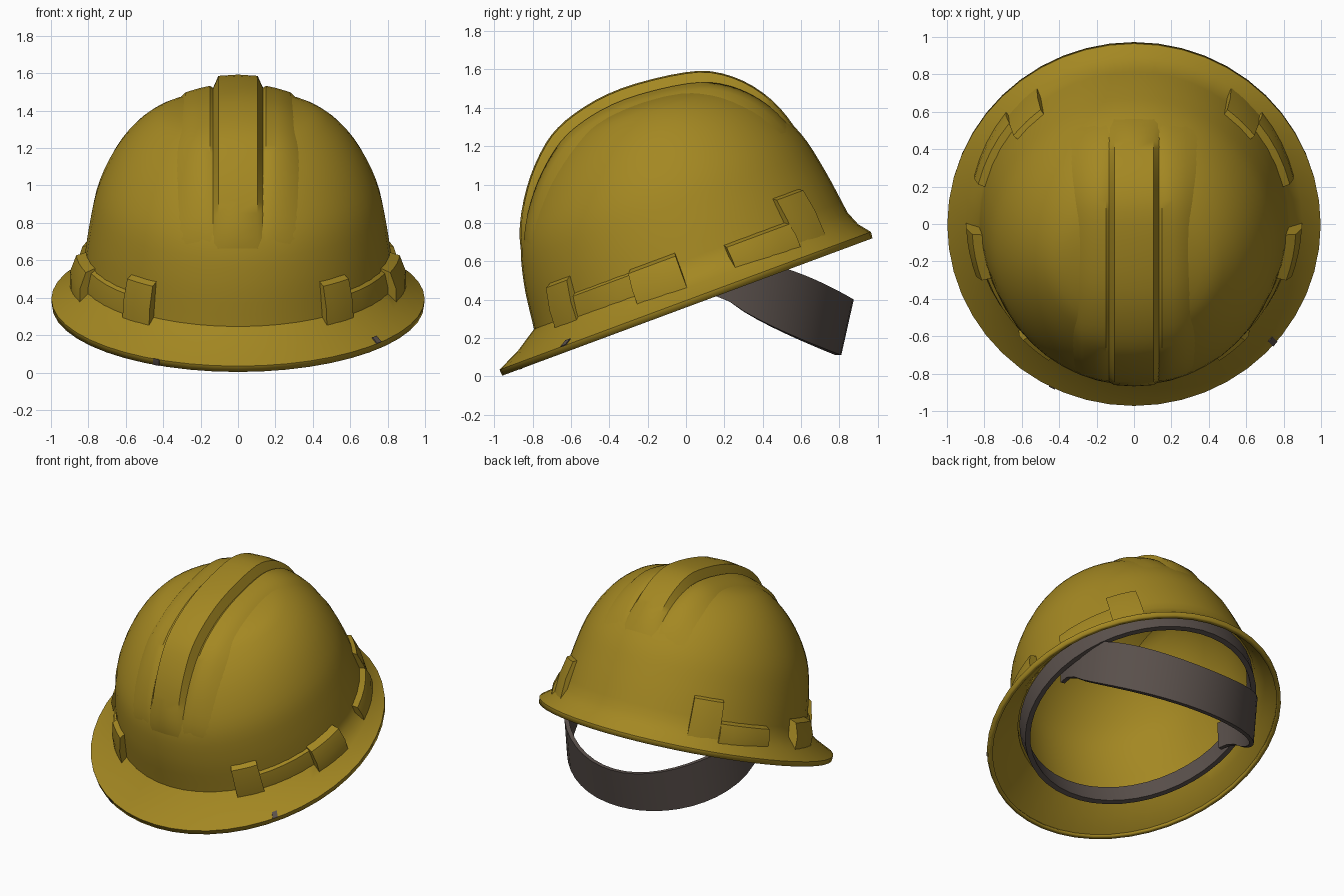
import bpy, bmesh, math
from mathutils import Vector

cube = bpy.data.objects.get("Cube")
if cube:
    bpy.data.objects.remove(cube, do_unlink=True)

TILT = math.atan2(0.72, 1.94)


def material(name, rgb):
    m = bpy.data.materials.new(name)
    m.use_nodes = True
    color = (*rgb, 1)
    m.diffuse_color = color
    bsdf = m.node_tree.nodes["Principled BSDF"]
    bsdf.inputs["Base Color"].default_value = color
    bsdf.inputs["Roughness"].default_value = 0.6
    return m


YELLOW = material("safety yellow", (0.37, 0.245, 0.016))
GREY = material("dark warm grey", (0.10, 0.079, 0.070))


def tilted(x, u, w):
    """Hat frame (side, back, up from the rim plane) to world."""
    c, s = math.cos(TILT), math.sin(TILT)
    return Vector((x, u * c - w * s, 0.38 + u * s + w * c))


def loft(name, rings, mat, loop=False, caps=True, thickness=0, angle=35):
    """Skin a list of closed rings."""
    bm = bmesh.new()
    verts = [[bm.verts.new(p) for p in ring] for ring in rings]
    n = len(rings[0])
    for i in range(len(rings) if loop else len(rings) - 1):
        a, b = verts[i], verts[(i + 1) % len(rings)]
        for j in range(n):
            k = (j + 1) % n
            bm.faces.new((a[j], a[k], b[k], b[j]))
    if caps and not loop:
        bm.faces.new(verts[0])
        bm.faces.new(verts[-1])
    bmesh.ops.remove_doubles(bm, verts=bm.verts, dist=0.0005)
    bmesh.ops.recalc_face_normals(bm, faces=bm.faces)
    mesh = bpy.data.meshes.new(name)
    bm.to_mesh(mesh)
    bm.free()
    mesh.materials.append(mat)
    ob = bpy.data.objects.new(name, mesh)
    bpy.context.collection.objects.link(ob)
    if thickness:
        mod = ob.modifiers.new("thickness", 'SOLIDIFY')
        mod.thickness = thickness
        mod.offset = -1
    bpy.ops.object.select_all(action='DESELECT')
    ob.select_set(True)
    bpy.context.view_layer.objects.active = ob
    bpy.ops.object.shade_smooth_by_angle(angle=math.radians(angle))


# Dome levels: height, front reach, back reach, half width
LEVELS = [Vector(v) for v in (
    (0.15, 0.79, 0.955, 0.83),
    (0.40, 0.755, 0.92, 0.795),
    (0.62, 0.685, 0.87, 0.745),
    (0.82, 0.535, 0.765, 0.645),
    (0.97, 0.355, 0.605, 0.51),
    (1.05, 0.18, 0.40, 0.35),
    (1.085, -0.07, 0.07, 0.0))]


def smooth_levels(steps=4):
    top = LEVELS[-2]
    pts = [2 * LEVELS[0] - LEVELS[1]] + LEVELS
    pts.append(Vector((top[0], -top[2], -top[1], -top[3])))
    out = []
    for p0, p1, p2, p3 in zip(pts, pts[1:], pts[2:], pts[3:]):
        for i in range(steps):
            t = i / steps
            out.append(0.5 * (2 * p1 + (p2 - p0) * t
                              + (2 * p0 - 5 * p1 + 4 * p2 - p3) * t ** 2
                              + (3 * p1 - p0 - 3 * p2 + p3) * t ** 3))
    return out + [LEVELS[-1]]


DOME = smooth_levels()


def ring_point(level, th, off=0.0, w=None):
    height, front, back, half = level
    c, s = math.cos(th), math.sin(th)
    u = (back - front) / 2 + (back + front) / 2 * s
    return tilted((half + off) * c, u + off * s, height if w is None else w)


def dome_point(th, w, off):
    level = DOME[0]
    for a, b in zip(DOME, DOME[1:]):
        if a[0] <= w <= b[0]:
            level = a.lerp(b, (w - a[0]) / (b[0] - a[0]))
            break
    return ring_point(level, th, off, w)


# Shell: brim flaring into the dome
SEGS = 48
angles = [2 * math.pi * i / SEGS for i in range(SEGS)]
brim = [(-0.02, 1.03, 1.03, 0.995), (0.014, 1.032, 1.034, 0.998),
        (0.075, 0.905, 0.985, 0.90)]
loft("shell", [[ring_point(lv, a) for a in angles] for lv in brim + DOME],
     YELLOW, caps=False, thickness=0.03, angle=40)

# Crown ridges following the centre profile from front to back
path = [(-l[1], l[0]) for l in DOME if l[0] > 0.5]
path += [(l[2], l[0]) for l in reversed(DOME[:-1]) if l[0] > 0.6]


def ridge(name, xs, amp):
    rings = []
    last = len(path) - 1
    for i, (u, w) in enumerate(path):
        (ua, wa), (ub, wb) = path[max(i - 1, 0)], path[min(i + 1, last)]
        normal = Vector((wa - wb, ub - ua)).normalized()
        wave = math.sin(math.pi * i / last)
        rise = amp * min(1, 1.2 * wave) - 0.01 * (1 - wave)
        ring = []
        for j, x in enumerate(xs):
            h = (-0.012 if j in (0, len(xs) - 1) else rise) - x * x / 1.6
            ring.append(tilted(x, u + normal.x * h, w + normal.y * h))
        rings.append(ring)
    loft(name, rings, YELLOW, angle=45)


ridge("center_ridge", (-0.15, -0.105, 0, 0.105, 0.15), 0.084)
for side, label in ((1, "left"), (-1, "right")):
    ridge(label + "_ridge", [side * x for x in (0.09, 0.15, 0.21, 0.28, 0.36)], 0.038)


# Accessory lugs and raised panels around the base of the dome
def pad(name, start, end, bottom, top, depth, side):
    rings = []
    for i in range(5):
        th = math.radians(start + (end - start) * i / 4)
        ring = [dome_point(th, 0.14, -0.012), dome_point(th, bottom, depth),
                dome_point(th, top * 0.65, depth), dome_point(th, top, depth * 0.7),
                dome_point(th, top + 0.02, -0.012)]
        rings.append([Vector((p.x * side, p.y, p.z)) for p in ring])
    loft(name, rings, YELLOW, angle=45)


for side, label in ((1, "left"), (-1, "right")):
    pad(label + "_front_lug", -57, -45, 0.09, 0.33, 0.045, side)
    pad(label + "_front_panel", -45, -20, 0.10, 0.24, 0.025, side)
    pad(label + "_side_lug", -20, -3, 0.075, 0.25, 0.07, side)
    pad(label + "_back_panel", 14, 39, 0.06, 0.20, 0.05, side)
    pad(label + "_back_lug", 39, 53, 0.06, 0.34, 0.035, side)


# Small grey chips set on the brim edge
def chip(name, th_deg, inner, outer):
    a, b = math.radians(th_deg - 1), math.radians(th_deg + 1)
    rings = []
    for lift in (-0.002, 0.004):
        rings.append([ring_point(lv, th, lift) + Vector((0, 0, lift))
                      for lv, th in ((inner, a), (inner, b), (outer, b), (outer, a))])
    loft(name, rings, GREY)


lip_low, lip_high, slope = [Vector(v) for v in brim]
chip("left_brim_chip", -41, lip_high.lerp(slope, 0.35), lip_high)
chip("right_brim_chip", -116, lip_high, lip_low)

# Headband inside the opening
loft("headband", [[dome_point(a, w, off) for off, w in
                   ((-0.04, 0.15), (-0.05, 0.02), (-0.085, 0.02), (-0.085, 0.15))]
                  for a in angles], GREY, loop=True)

# Nape strap hanging below the back of the rim, its ends tucked into the headband
rings = []
for i in range(29):
    phi = math.radians(-12 + 204 * i / 28)
    c, s = math.cos(phi), math.sin(phi)
    drop = max(0, s)
    low, high = 0.42 - 0.31 * drop ** 0.75, 0.62 - 0.22 * drop ** 1.8
    ring = []
    for r, z, lean in ((0, high, 0.035), (0, low, -0.03),
                       (-0.03, low, -0.03), (-0.03, high, 0.035)):
        ring.append(Vector(((0.72 + r) * c, 0.2 + (0.64 + r + lean) * s, z)))
    rings.append(ring)
loft("nape_strap", rings, GREY)
